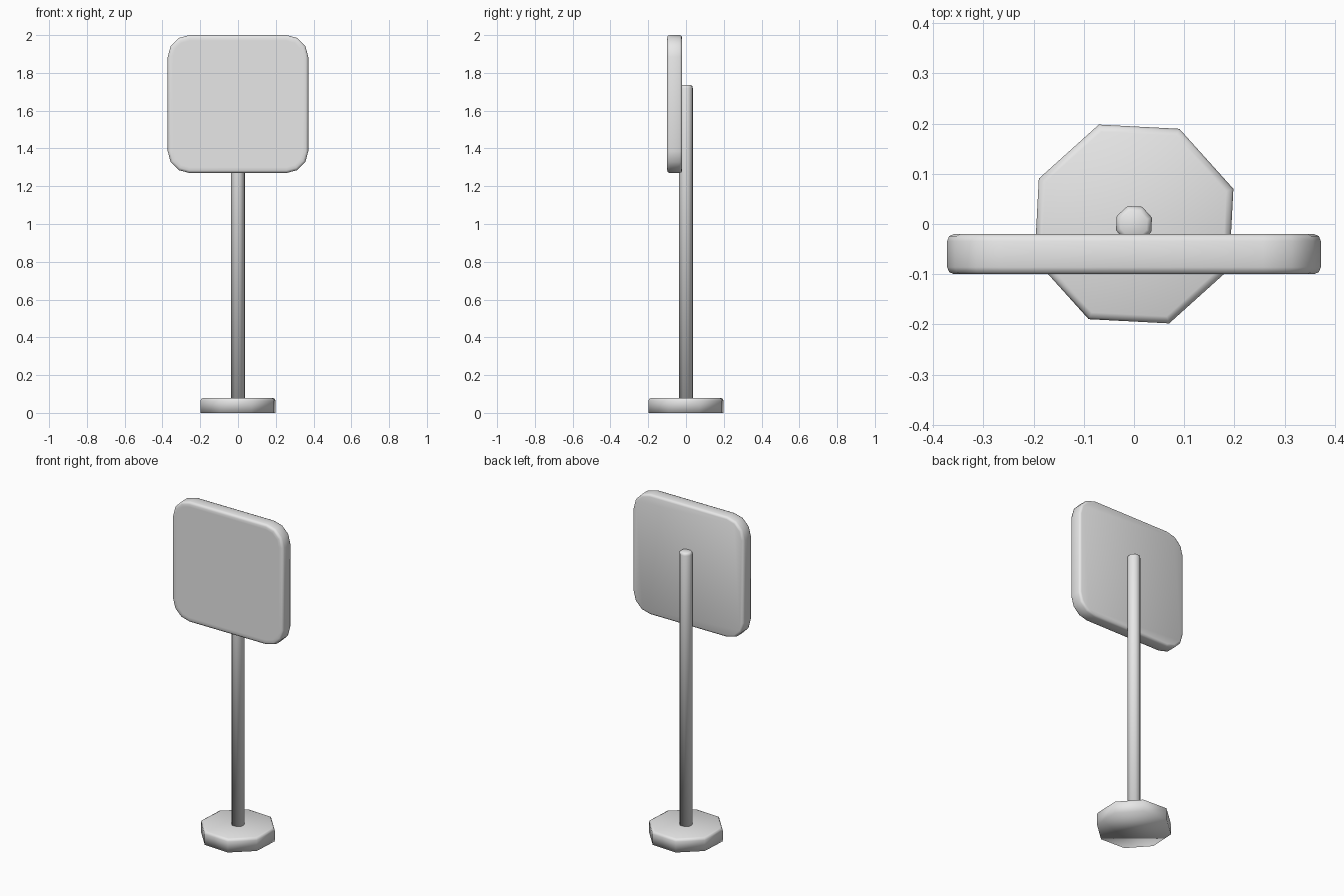
import bpy
import bmesh
from math import cos, sin, pi, radians

cube = bpy.data.objects.get("Cube")
if cube:
    bpy.data.objects.remove(cube, do_unlink=True)

grey = bpy.data.materials.new("plain_grey")
grey.use_nodes = True
grey.diffuse_color = (0.8, 0.8, 0.8, 1)
grey.node_tree.nodes["Principled BSDF"].inputs["Base Color"].default_value = (0.8, 0.8, 0.8, 1)


def loft(name, rings):
    """Join rings of points with quads, cap both ends and shade smooth."""
    bm = bmesh.new()
    loops = [[bm.verts.new(p) for p in ring] for ring in rings]
    for a, b in zip(loops, loops[1:]):
        n = len(a)
        for i in range(n):
            j = (i + 1) % n
            bm.faces.new((a[i], a[j], b[j], b[i]))
    bm.faces.new(loops[0])
    bm.faces.new(loops[-1])
    bmesh.ops.recalc_face_normals(bm, faces=bm.faces)
    for f in bm.faces:
        f.smooth = True
    mesh = bpy.data.meshes.new(name)
    bm.to_mesh(mesh)
    bm.free()
    mesh.materials.append(grey)
    obj = bpy.data.objects.new(name, mesh)
    bpy.context.collection.objects.link(obj)
    return obj


def octagon(r, z):
    angles = [radians(19.5) + k * pi / 4 for k in range(8)]
    return [(r * cos(a), r * sin(a), z) for a in angles]


def rounded_square(inset, y, half_x=0.372, half_z=0.365, mid_z=1.635, radius=0.115):
    """Upright square outline with three-segment rounded corners."""
    points = []
    r = radius - inset
    for corner, (sx, sz) in enumerate([(1, 1), (-1, 1), (-1, -1), (1, -1)]):
        for step in range(4):
            a = (corner + step / 3) * pi / 2
            points.append((sx * (half_x - radius) + r * cos(a), y,
                           mid_z + sz * (half_z - radius) + r * sin(a)))
    return points


# Eight-sided foot with a softened top rim
loft("base", [octagon(r, z) for r, z in
              [(0.21, 0), (0.21, 0.065), (0.206, 0.075), (0.195, 0.08)]])

# Upright pole with a softened tip
loft("pole", [octagon(r, z) for r, z in
              [(0.038, 0.07), (0.038, 1.72), (0.035, 1.73), (0.028, 1.735)]])

# Sign board, with a flat front face and rounded rims
loft("sign_board", [rounded_square(inset, y) for inset, y in
                    [(0.03, -0.1), (0.014, -0.1), (0.004, -0.096), (0, -0.086),
                     (0, -0.034), (0.004, -0.024), (0.014, -0.02)]])
